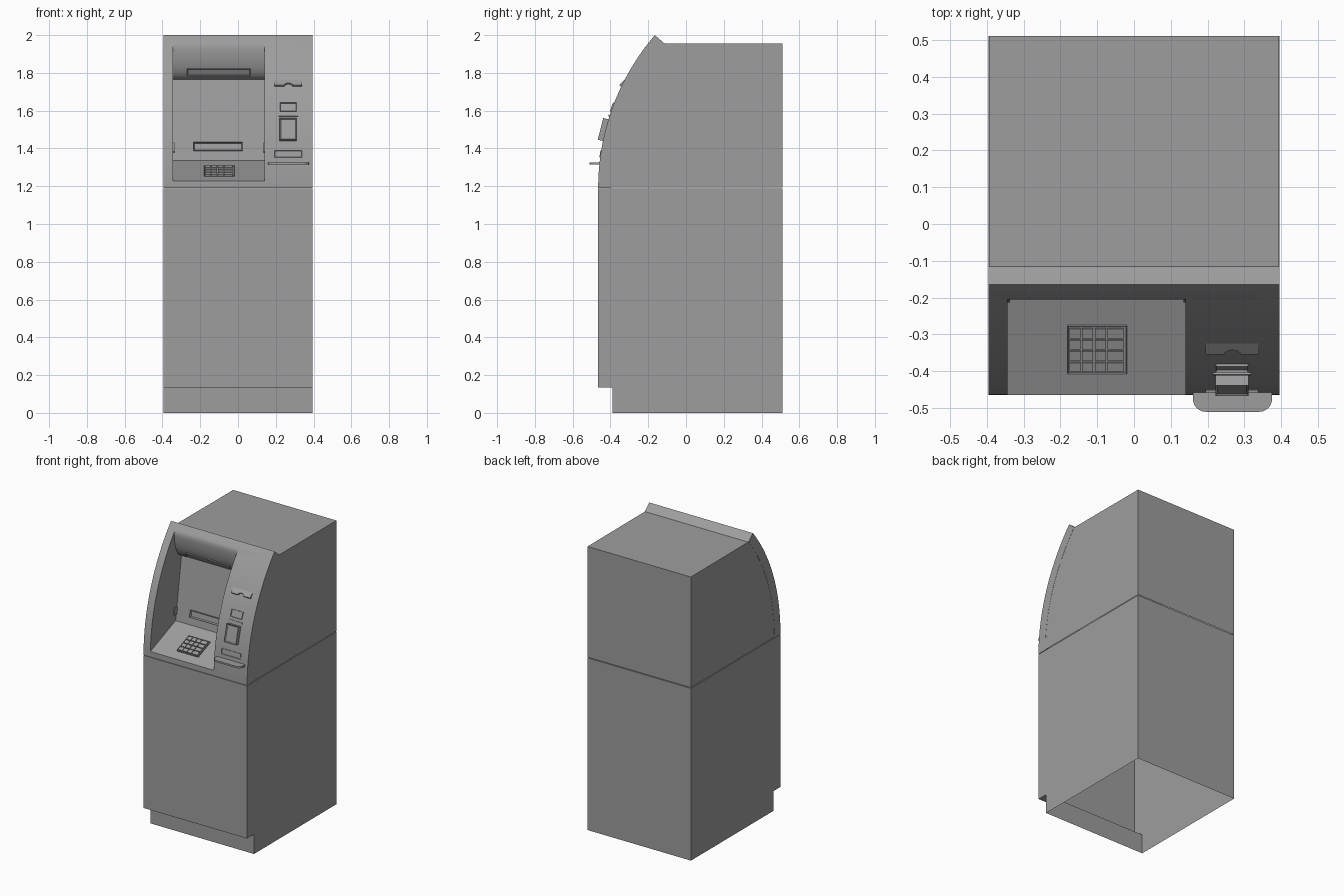
import bpy, bmesh, math
from mathutils import Matrix, Vector

if "Cube" in bpy.data.objects:
    bpy.data.objects.remove(bpy.data.objects["Cube"])

W = 0.395                      # half width
R, CY, CZ = 1.243, 0.778, 1.19  # front arc radius and centre
END = math.radians(40.66)

grey = bpy.data.materials.new("dark_grey")
grey.diffuse_color = (0.34, 0.34, 0.34, 1)
grey.use_nodes = True
grey.node_tree.nodes["Principled BSDF"].inputs["Base Color"].default_value = grey.diffuse_color


def finish(name, bm, smooth=False):
    me = bpy.data.meshes.new(name)
    bm.to_mesh(me)
    bm.free()
    me.materials.append(grey)
    ob = bpy.data.objects.new(name, me)
    bpy.context.collection.objects.link(ob)
    if smooth:
        bpy.ops.object.select_all(action='DESELECT')
        ob.select_set(True)
        bpy.context.view_layer.objects.active = ob
        bpy.ops.object.shade_smooth_by_angle(angle=math.radians(30))
    return ob


def prism(name, pts, a, b, axis='x', skip=(), flip=False, smooth=False):
    """Extrude a profile from a to b; side faces listed in skip stay open."""
    bm = bmesh.new()
    put = (lambda p, t: (t, p[0], p[1])) if axis == 'x' else (lambda p, t: (p[0], p[1], t))
    va = [bm.verts.new(put(p, a)) for p in pts]
    vb = [bm.verts.new(put(p, b)) for p in pts]
    n = len(pts)
    sides = [bm.faces.new((va[i], va[(i + 1) % n], vb[(i + 1) % n], vb[i])) for i in range(n)]
    bm.faces.new(va[::-1])
    bm.faces.new(vb)
    bmesh.ops.recalc_face_normals(bm, faces=bm.faces[:])
    if flip:
        bmesh.ops.reverse_faces(bm, faces=bm.faces[:])
    bmesh.ops.delete(bm, geom=[sides[i] for i in skip], context='FACES_ONLY')
    return finish(name, bm, smooth)


def box(name, loc, size, tilt=0, border=0, sink=0, side=(0, -1, 0)):
    """Box tilted about x; optional inset and sunk panel on one side."""
    bm = bmesh.new()
    bmesh.ops.create_cube(bm, size=1, matrix=Matrix.Diagonal((*size, 1)))
    if border:
        d = Vector(side)
        f = [f for f in bm.faces if f.normal.dot(d) > 0.9]
        bmesh.ops.inset_region(bm, faces=f, thickness=border)
        bmesh.ops.translate(bm, verts=f[0].verts[:], vec=-d * sink)
    bm.transform(Matrix.Translation(loc) @ Matrix.Rotation(tilt, 4, 'X'))
    return finish(name, bm)


def arc(r, t0, t1, n=24):
    return [(CY - r * math.cos(t0 + (t1 - t0) * i / n),
             CZ + r * math.sin(t0 + (t1 - t0) * i / n)) for i in range(n + 1)]


def angle_at(z):
    return math.asin((z - CZ) / R)


def on_panel(name, x, z, w, h, proud, border=0, sink=0):
    """Box seated on the curved fascia, standing out by proud."""
    t = angle_at(z)
    r = R + proud - 0.02
    c = (x, CY - r * math.cos(t), CZ + r * math.sin(t))
    return box(name, c, (w, 0.04, h), -t, border, sink)


# Lower cabinet, open underneath and behind the hollow front door
prism("cabinet", [(-0.39, 0), (0.51, 0), (0.51, 1.187), (-0.39, 1.187), (-0.39, 0.135)],
      -W, W, skip=[0, 3])
prism("door", [(-0.465, 0.135), (-0.39, 0.135), (-0.39, 1.187), (-0.465, 1.187)],
      -W + 0.001, W - 0.001, skip=[1])

# Upper housing, open at the curved front
inner = arc(R - 0.066, 0.002, END)
n = len(inner)
prism("housing", inner + [(0.51, 1.955), (0.51, 1.192)], -W + 0.001, W - 0.001,
      skip=list(range(n - 1)) + [n + 1])

# Recess section: sloped shelf, screen wall, rounded hood
Z0, Z1 = 1.227, 1.957
front = arc(R, angle_at(Z1), angle_at(Z0))
hood = [(-0.125 - 0.08 * math.cos(t), 1.945 - 0.18 * math.sin(t))
        for t in [math.pi / 2 * (1 - i / 12) for i in range(13)]]
section = [front[-1], (-0.19, 1.335)] + hood
XL, XR = -0.343, 0.14
k = len(section)
prism("recess_liner", section + front[:-1], XL, XR,
      skip=range(k, k + len(front) - 1), flip=True, smooth=True)

# Curved fascia with the recess cut out
fascia = prism("fascia", arc(R, 0, END) + arc(R - 0.066, 0, END)[::-1], -W, W)
cutter = prism("recess_cutter", section + [front[0], (-0.7, Z1), (-0.7, Z0)], XL, XR)
mod = fascia.modifiers.new("recess", 'BOOLEAN')
mod.operation = 'DIFFERENCE'
mod.solver = 'EXACT'
mod.object = cutter
bpy.ops.object.select_all(action='DESELECT')
fascia.select_set(True)
bpy.context.view_layer.objects.active = fascia
bpy.ops.object.modifier_apply(modifier=mod.name)
bpy.ops.object.shade_smooth_by_angle(angle=math.radians(30))
bpy.data.objects.remove(cutter)

# Fittings inside the recess
lean = -math.atan2(0.065, 0.43)
box("cash_slot", (-0.105, -0.18, 1.41), (0.26, 0.02, 0.046), lean, 0.008, 0.012)
box("hood_lamp", (-0.102, -0.171, 1.807), (0.335, 0.02, 0.04), 0.5, 0.005, 0.003)
for i, x in enumerate((XL + 0.003, XR - 0.003)):
    box(f"side_vent_{i}", (x, -0.195, 1.405), (0.006, 0.03, 0.05), lean)

# Keypad on the shelf
slope = math.atan2(0.108, 0.272)
pad = Matrix.Translation((-0.1, -0.34, 1.276)) @ Matrix.Rotation(slope, 4, 'X')
box("keypad_tray", pad.translation, (0.162, 0.14, 0.016), slope, 0.004, 0.005, (0, 0, 1))
for col, (x, w) in enumerate(((-0.06, 0.03), (-0.026, 0.03), (0.009, 0.03), (0.05, 0.043))):
    for row in range(4):
        p = pad @ Vector((x, (row - 1.5) * 0.033, 0.005))
        box(f"key_{col}_{row}", p, (w, 0.027, 0.012), slope)

# Receipt ledge with a finger notch, sloping down to the front
notch = [(0.022 * math.cos(t), -0.03 + 0.016 * math.sin(t))
         for t in [math.pi * i / 8 for i in range(9)]]
ledge = prism("receipt_ledge", [(0.073, 0.03), (0.073, -0.03)] + notch +
              [(-0.073, -0.03), (-0.073, 0.03)], -0.006, 0.006, axis='z')
ledge.data.transform(Matrix.Translation((0.267, -0.328, 1.752)) @ Matrix.Rotation(0.75, 4, 'X'))

# Card reader, scanner and slot on the right panel
on_panel("card_reader_hood", 0.266, 1.618, 0.086, 0.048, 0.006, 0.005, 0.015)
on_panel("card_reader_lip", 0.266, 1.573, 0.104, 0.008, 0.006)
on_panel("scanner", 0.266, 1.497, 0.09, 0.118, 0.027, 0.008, 0.006)
on_panel("deposit_slot", 0.266, 1.37, 0.144, 0.036, 0.004, 0.005, 0.012)

# Small shelf with rounded front corners
tray = [(0.375, -0.44)]
for cx, a0 in ((0.34, 0), (0.195, -90)):
    tray += [(cx + 0.035 * math.cos(math.radians(a0 - 15 * i)),
              -0.475 + 0.035 * math.sin(math.radians(a0 - 15 * i))) for i in range(7)]
tray += [(0.16, -0.44)]
prism("hand_tray", tray, 1.314, 1.326, axis='z', smooth=True)
